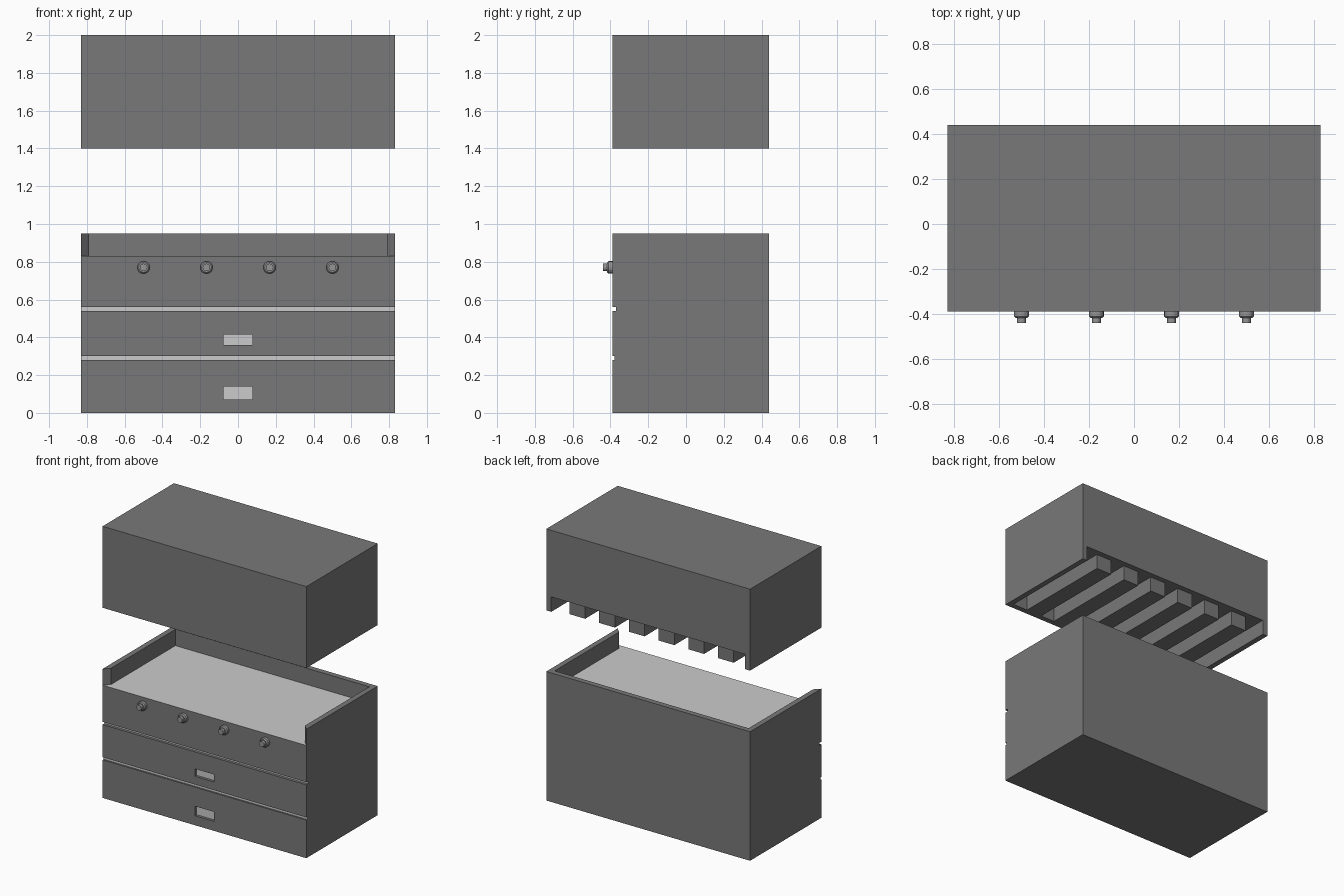
import bpy, bmesh, math
from mathutils import Matrix

if "Cube" in bpy.data.objects:
    bpy.data.objects.remove(bpy.data.objects["Cube"])

X, YF, YB, WALL = 0.83, -0.39, 0.44, 0.04


def material(name, v):
    m = bpy.data.materials.new(name)
    m.diffuse_color = (v, v, v, 1)
    m.use_nodes = True
    m.node_tree.nodes["Principled BSDF"].inputs["Base Color"].default_value = m.diffuse_color
    return m


dark = material("dark_enamel", 0.19)
light = material("light_steel", 0.8)
mid = material("knob_grey", 0.3)


def add_object(name, bm, *mats):
    bmesh.ops.recalc_face_normals(bm, faces=bm.faces)
    me = bpy.data.meshes.new(name)
    bm.to_mesh(me)
    bm.free()
    for m in mats:
        me.materials.append(m)
    ob = bpy.data.objects.new(name, me)
    bpy.context.collection.objects.link(ob)
    return ob


def prism(name, plan, z0, z1, mat=dark):
    """Extrude a plan outline from z0 to z1."""
    bm = bmesh.new()
    f = bm.faces.new([bm.verts.new((x, y, z0)) for x, y in plan])
    r = bmesh.ops.extrude_face_region(bm, geom=[f])
    vs = [v for v in r["geom"] if isinstance(v, bmesh.types.BMVert)]
    bmesh.ops.translate(bm, verts=vs, vec=(0, 0, z1 - z0))
    return add_object(name, bm, mat)


def box(name, x0, x1, y0, y1, z0, z1, mat=dark):
    return prism(name, [(x0, y0), (x1, y0), (x1, y1), (x0, y1)], z0, z1, mat)


def cut(ob, cutters):
    """Subtract the cutters, bake the result and remove them."""
    for c in cutters:
        c.hide_render = True
        mod = ob.modifiers.new("cut", 'BOOLEAN')
        mod.operation, mod.solver, mod.object = 'DIFFERENCE', 'EXACT', c
    bpy.context.view_layer.update()
    dg = bpy.context.evaluated_depsgraph_get()
    me = bpy.data.meshes.new_from_object(ob.evaluated_get(dg))
    ob.modifiers.clear()
    ob.data = me
    for c in cutters:
        bpy.data.objects.remove(c)
    me.materials.clear()
    me.materials.append(dark)
    me.materials.append(light)
    for p in me.polygons:
        p.material_index = 0


# Cooker body: tray recess with chamfered front corners, drawer gaps, grip pockets
body = box("cooker_body", -X, X, YF, YB, 0, 0.95)
e = 0.05
ix = X - WALL
tray = prism("tray_cutter", [
    (-X - e, YF - e), (X + e, YF - e), (ix, YF + WALL),
    (ix, YB - WALL), (-ix, YB - WALL), (-ix, YF + WALL)], 0.83, 1.0)
cutters = [tray]
for z, depth in ((0.54, 0.02), (0.28, 0.012)):
    cutters.append(box("gap_cutter", -1, 1, -0.5, YF + depth, z, z + 0.02))
for z0, z1 in ((0.36, 0.415), (0.07, 0.14)):
    cutters.append(box("grip_cutter", -0.077, 0.077, -0.5, YF + 0.02, z0, z1))
cut(body, cutters)

# Light steel on the griddle surface and the recessed faces at the front
for p in body.data.polygons:
    griddle = p.normal.z > 0.9 and abs(p.center.z - 0.83) < 0.005
    recess = p.normal.y < -0.9 and YF + 0.005 < p.center.y < -0.3
    if griddle or recess:
        p.material_index = 1

# Extractor hood, open underneath and at the lower back
hood = box("hood", -X, X, YF, YB, 1.4, 2.0)
cut(hood, [box("cavity_cutter", -ix, ix, YF + WALL, YB + 0.1, 1.3, 1.51)])

# Filter bars under the hood
for i in range(6):
    x = (i - 2.5) * 0.242
    box(f"filter_bar_{i + 1}", x - 0.064, x + 0.064, YF + WALL, YB - WALL, 1.4, 1.51)

# Control knobs turned from a profile
profile = [(0, 0), (0.033, 0), (0.033, 0.021), (0.026, 0.028),
           (0.02, 0.028), (0.02, 0.05), (0, 0.05)]
for i, x in enumerate((-0.5, -0.167, 0.167, 0.5)):
    bm = bmesh.new()
    vs = [bm.verts.new((r, 0, h)) for r, h in profile]
    es = [bm.edges.new(pair) for pair in zip(vs, vs[1:])]
    bmesh.ops.spin(bm, geom=vs + es, cent=(0, 0, 0), axis=(0, 0, 1),
                   angle=2 * math.pi, steps=16, use_duplicate=False)
    bmesh.ops.remove_doubles(bm, verts=bm.verts, dist=1e-5)
    bm.transform(Matrix.Translation((x, YF, 0.77)) @ Matrix.Rotation(math.pi / 2, 4, 'X'))
    add_object(f"knob_{i + 1}", bm, mid)
